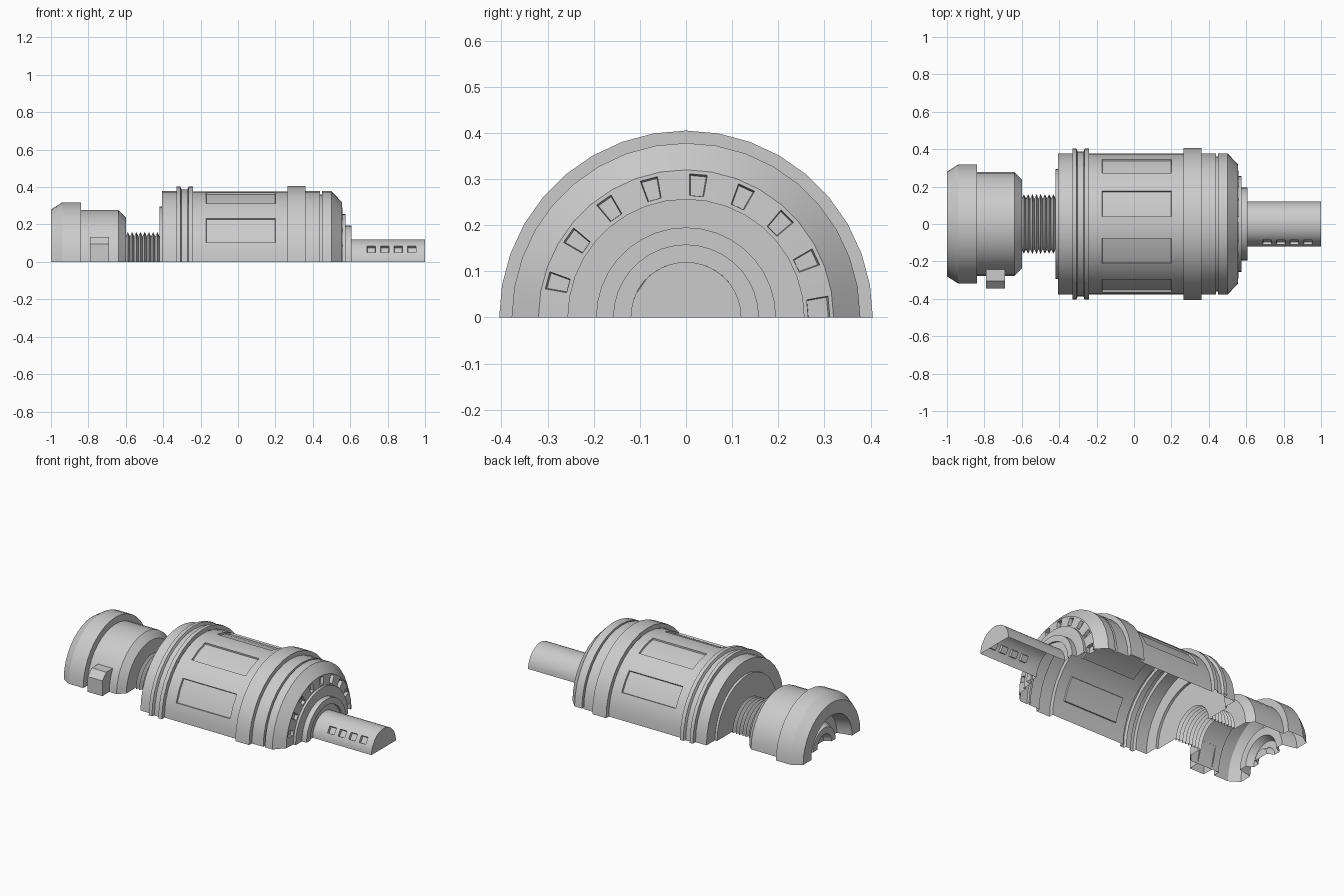
import bpy, bmesh
from math import radians, sin, cos

if "Cube" in bpy.data.objects:
    bpy.data.objects.remove(bpy.data.objects["Cube"])

STEPS = [10 * k for k in range(19)]


def finish(name, bm):
    me = bpy.data.meshes.new(name)
    bm.to_mesh(me)
    bm.free()
    ob = bpy.data.objects.new(name, me)
    bpy.context.collection.objects.link(ob)
    bpy.ops.object.select_all(action='DESELECT')
    ob.select_set(True)
    bpy.context.view_layer.objects.active = ob
    bpy.ops.object.shade_smooth_by_angle(angle=radians(30))
    return ob


def half_lathe(name, profile, angles=STEPS, pockets=(), margin=0.0, depth=0.015):
    """Open half shell turned about the x axis; pockets = groups of (segment, angle) cells to sink."""
    bm = bmesh.new()
    grid = [[bm.verts.new((x, -r * cos(radians(a)), r * sin(radians(a)))) for a in angles]
            for x, r in profile]
    cells = {}
    for i in range(len(profile) - 1):
        for j in range(len(angles) - 1):
            cells[i, j] = bm.faces.new((grid[i][j], grid[i + 1][j], grid[i + 1][j + 1], grid[i][j + 1]))
    bm.normal_update()
    for group in pockets:
        faces = [cells[c] for c in group]
        if margin:
            bmesh.ops.inset_region(bm, faces=faces, thickness=margin, use_even_offset=True)
        bmesh.ops.inset_region(bm, faces=faces, thickness=0.002, depth=-depth, use_even_offset=True)
    bmesh.ops.remove_doubles(bm, verts=bm.verts, dist=1e-5)
    return finish(name, bm)


# End cap with stepped recess in its open end
half_lathe("end_cap", [
    (-0.91, 0), (-0.91, 0.05), (-0.95, 0.07), (-0.95, 0.11), (-0.91, 0.13), (-0.91, 0.18),
    (-1, 0.20), (-1, 0.28), (-0.94, 0.318), (-0.84, 0.318), (-0.84, 0.277), (-0.64, 0.277),
    (-0.60, 0.237), (-0.60, 0.16)])

# Side lug on the cap, open underneath like the rest of the shell
bm = bmesh.new()
section = [(-0.345, 0), (-0.345, 0.095), (-0.305, 0.133), (-0.242, 0.133)]
left, right = ([bm.verts.new((x, y, z)) for y, z in section] for x in (-0.79, -0.69))
for k in range(3):
    bm.faces.new((left[k], right[k], right[k + 1], left[k + 1]))
for x, side in ((-0.79, left), (-0.69, right)):
    inner = [bm.verts.new((x, -0.277, 0))]
    f = side + inner
    bm.faces.new(f[::-1] if side is right else f)
bmesh.ops.recalc_face_normals(bm, faces=bm.faces)
finish("side_lug", bm)

# Ribbed neck
ribs = 8
pitch = 0.18 / ribs
neck = [(-0.60 + k * pitch / 2, 0.16 if k % 2 else 0.135) for k in range(2 * ribs + 1)]
half_lathe("ribbed_neck", [(-0.60, 0.16)] + neck)

# Left collar and double band of the housing
half_lathe("housing_collar", [
    (-0.42, 0.135), (-0.42, 0.295), (-0.405, 0.295), (-0.405, 0.378), (-0.33, 0.378), (-0.33, 0.404),
    (-0.308, 0.404), (-0.302, 0.388), (-0.27, 0.388), (-0.264, 0.404), (-0.24, 0.404), (-0.24, 0.378)])

# Housing barrel with four sunken panels
barrel_angles = [0, 8, 16, 27, 38, 47, 56, 67, 78, 87, 96, 107, 118, 127, 136, 146, 156, 164, 172, 180]
panels = [[(1, j), (1, j + 1)] for j in (2, 6, 10, 14)]
half_lathe("housing_barrel", [(-0.24, 0.378), (-0.17, 0.378), (0.20, 0.378), (0.265, 0.378)],
           barrel_angles, panels, depth=0.01)

# Right band, groove, chamfered end with vent notches, and stepped boss
half_lathe("housing_end", [
    (0.265, 0.378), (0.265, 0.405), (0.36, 0.405), (0.36, 0.378), (0.438, 0.378), (0.438, 0.36),
    (0.45, 0.36), (0.45, 0.378), (0.50, 0.378), (0.555, 0.32), (0.56, 0.257), (0.575, 0.257),
    (0.575, 0.195), (0.607, 0.195), (0.607, 0.157), (0.597, 0.157), (0.597, 0.12)],
    pockets=[[(9, j)] for j in range(1, 18, 2)], margin=0.008, depth=0.02)

# Output shaft with a row of four small pockets
stops = [0.597]
for k in range(4):
    stops += [0.69 + 0.0725 * k, 0.735 + 0.0725 * k]
shaft_angles = [0, 8, 16, 25, 45] + list(range(54, 181, 9))
half_lathe("shaft", [(x, 0.12) for x in stops + [1.0]] + [(1.0, 0)], shaft_angles,
           [[(i, 3)] for i in (1, 3, 5, 7)], depth=0.015)
